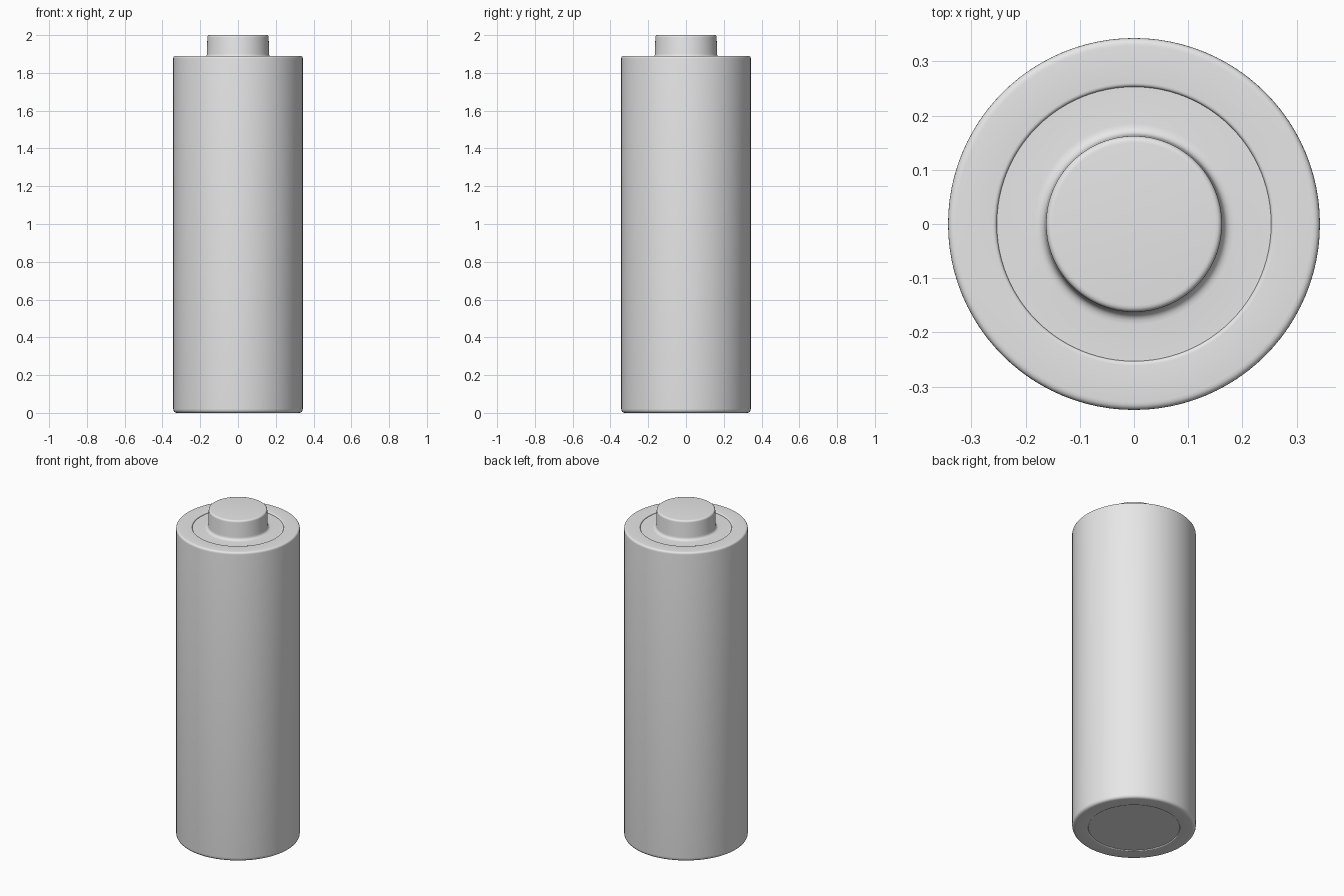
import bpy, bmesh, math
from mathutils import Vector, Matrix

cube = bpy.data.objects.get("Cube")
if cube:
    bpy.data.objects.remove(cube, do_unlink=True)

SEGMENTS = 96

grey = bpy.data.materials.new("light grey")
grey.use_nodes = True
colour = (0.8, 0.8, 0.8, 1)
grey.diffuse_color = colour
grey.node_tree.nodes["Principled BSDF"].inputs["Base Color"].default_value = colour


def rounded(points, steps=5):
    """Turn (radius, height, fillet) corners into a profile with soft corners."""
    path = []
    for i, (r, z, fillet) in enumerate(points):
        corner = Vector((r, z))
        if fillet == 0:
            path.append(corner)
            continue
        before = Vector(points[i - 1][:2])
        after = Vector(points[(i + 1) % len(points)][:2])
        a = corner + (before - corner).normalized() * fillet
        b = corner + (after - corner).normalized() * fillet
        for k in range(steps + 1):
            t = k / steps
            path.append(a * (1 - t) ** 2 + corner * 2 * t * (1 - t) + b * t * t)
    return path


def lathe(name, points, closed=False):
    """Spin a profile around the vertical axis."""
    bm = bmesh.new()
    path = rounded(points)
    verts = [bm.verts.new((p.x, 0, p.y)) for p in path]
    pairs = list(zip(verts, verts[1:]))
    if closed:
        pairs.append((verts[-1], verts[0]))
    edges = [bm.edges.new(pair) for pair in pairs]
    bmesh.ops.spin(bm, geom=verts + edges, cent=(0, 0, 0), axis=(0, 0, 1),
                   angle=math.tau, steps=SEGMENTS, use_merge=True)
    bmesh.ops.remove_doubles(bm, verts=bm.verts, dist=0.00005)
    bmesh.ops.recalc_face_normals(bm, faces=bm.faces)
    mesh = bpy.data.meshes.new(name)
    bm.to_mesh(mesh)
    bm.free()
    mesh.materials.append(grey)
    obj = bpy.data.objects.new(name, mesh)
    bpy.context.collection.objects.link(obj)
    bpy.ops.object.select_all(action="DESELECT")
    obj.select_set(True)
    bpy.context.view_layer.objects.active = obj
    bpy.ops.object.shade_smooth_by_angle(angle=math.radians(35))
    return obj


# Outer sleeve, folded over both ends
lathe("sleeve", [
    (0.253, 0.0, 0.006), (0.343, 0.0, 0.022),
    (0.343, 1.89, 0.014), (0.253, 1.89, 0.008),
    (0.253, 1.86, 0), (0.253, 0.03, 0),
], closed=True)

# Inner cell with its raised contact button
lathe("cell_and_button", [
    (0, 0.005, 0), (0.254, 0.005, 0),
    (0.254, 1.882, 0), (0.165, 1.882, 0.02),
    (0.162, 2.0, 0.012), (0, 2.0, 0),
])
